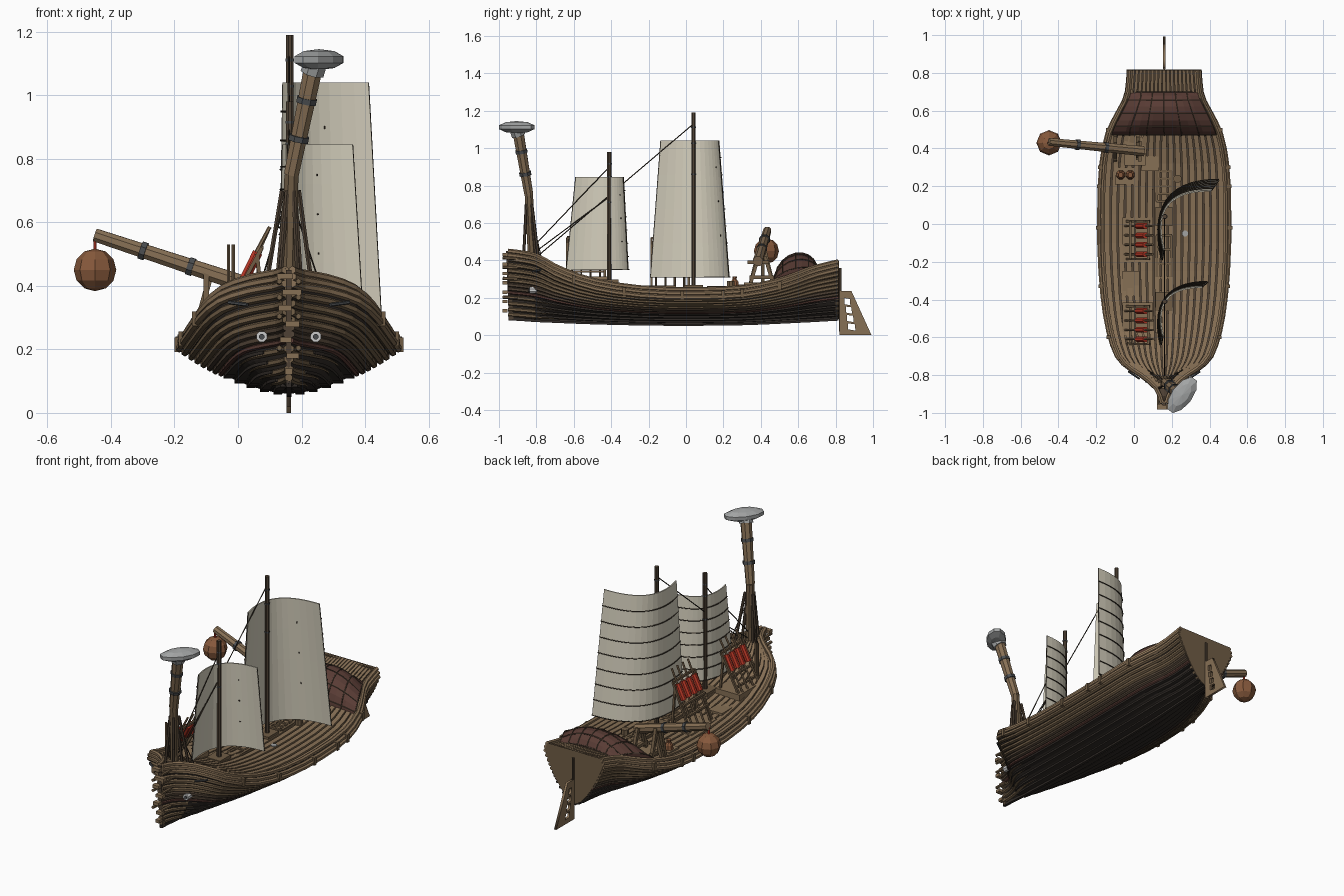
import bpy, bmesh, math
from mathutils import Vector as V

if "Cube" in bpy.data.objects:
    bpy.data.objects.remove(bpy.data.objects["Cube"])

CX = 0.16  # hull centreline
COL = {"wood": (.24, .16, .09), "mid": (.16, .108, .06), "dark": (.08, .055, .036), "pitch": (.03, .024, .02),
       "sail": (.68, .64, .52), "red": (.5, .04, .02), "grey": (.36, .37, .37), "iron": (.07, .075, .08),
       "canopy": (.10, .045, .035), "ball": (.24, .10, .045), "white": (.6, .6, .58), "line": (.04, .03, .02)}
MATS = {}
for k, c in COL.items():
    MATS[k] = bpy.data.materials.new(k)
    MATS[k].diffuse_color = (*c, 1)

def finish(bm, name, mat):
    bmesh.ops.recalc_face_normals(bm, faces=bm.faces)
    me = bpy.data.meshes.new(name)
    bm.to_mesh(me)
    bm.free()
    me.materials.append(MATS[mat])
    ob = bpy.data.objects.new(name, me)
    bpy.context.collection.objects.link(ob)
    return ob

def sweep(bm, path, rx, rz=None, n=6, scale=None):
    """Tube or bar along a path; n=4 gives a square bar."""
    rz = rz or rx
    path = [V(p) for p in path]
    rings = []
    for i, p in enumerate(path):
        t = (path[min(i + 1, len(path) - 1)] - path[max(i - 1, 0)]).normalized()
        u = V((0, 0, 1)) if abs(t.z) < .9 else V((0, 1, 0))
        s = t.cross(u).normalized()
        w = s.cross(t)
        k = (scale[i] if scale else 1) * (1.414 if n == 4 else 1)
        rings.append([bm.verts.new(p + s * math.cos(a) * rx * k + w * math.sin(a) * rz * k)
                      for a in [(j + .5) * math.tau / n for j in range(n)]])
    for a, b in zip(rings, rings[1:]):
        for j in range(n):
            bm.faces.new((a[j], a[(j + 1) % n], b[(j + 1) % n], b[j]))
    bm.faces.new(rings[0])
    bm.faces.new(rings[-1][::-1])

def bars(name, mat, paths, rx, rz=None, n=6, **kw):
    bm = bmesh.new()
    for p in paths:
        sweep(bm, p, rx, rz, n, **kw)
    return finish(bm, name, mat)

def loft(name, mat, rows, caps=False):
    bm = bmesh.new()
    g = [[bm.verts.new(p) for p in r] for r in rows]
    for a, b in zip(g, g[1:]):
        for j in range(len(a) - 1):
            bm.faces.new((a[j], a[j + 1], b[j + 1], b[j]))
    if caps:
        bm.faces.new(g[0])
        bm.faces.new(g[-1][::-1])
    return finish(bm, name, mat)

def box(name, mat, x0, x1, y0, y1, z0, z1):
    y, z = (y0 + y1) / 2, (z0 + z1) / 2
    return bars(name, mat, [[(x0, y, z), (x1, y, z)]], (y1 - y0) / 2, (z1 - z0) / 2, 4)

# hull lines: y, half width, edge height, keel height
ST = [(-.95, .012, .41, .09), (-.87, .045, .40, .085), (-.80, .13, .385, .08), (-.75, .21, .36, .078),
      (-.68, .265, .32, .075), (-.5, .315, .255, .068), (-.25, .343, .215, .062), (0, .35, .205, .06),
      (.3, .34, .215, .063), (.48, .305, .25, .07), (.6, .245, .29, .076), (.68, .205, .32, .08), (.82, .19, .355, .088)]

def lines(y):
    i = max(0, min(len(ST) - 2, sum(s[0] <= y for s in ST) - 1))
    a, b = ST[i], ST[i + 1]
    h = b[0] - a[0]
    t = (y - a[0]) / h
    out = []
    for k in (1, 2, 3):
        def slope(j):
            p, q = ST[max(j - 1, 0)], ST[min(j + 1, len(ST) - 1)]
            return (q[k] - p[k]) / (q[0] - p[0])
        out.append(a[k] * (1 + 2 * t) * (1 - t) ** 2 + b[k] * t * t * (3 - 2 * t)
                   + h * (slope(i) * t * (1 - t) ** 2 + slope(i + 1) * t * t * (t - 1)))
    return out

def skin(y, u, k=1.0):
    w, ez, zk = lines(y)
    return (CX + w * u * k, y, zk + (ez - zk) * abs(u) ** 1.7)

def deck_z(y, s=0):
    return lines(y)[1] + .026 + .016 * (1 - s * s)

YS = [-.95, -.91, -.87, -.83, -.8, -.77, -.74, -.7, -.64, -.57, -.48, -.38, -.25, -.1, .05, .2, .32, .4, .48, .54, .6, .65, .7, .76, .815]
SIDES = (-1, 1)

# hull shell with bulwark, transom, deck base
def section(y, k=.985):
    w, ez, zk = lines(y)
    top = [(CX + s * w * .93, y, ez + .045) for s in SIDES]
    return [top[0]] + [skin(y, i / 8, k) for i in range(-8, 9)] + [top[1]]
loft("hull_shell", "pitch", [section(y) for y in YS])
loft("transom", "mid", [section(.80, 1), section(.817, 1)], caps=True)
loft("deck_base", "dark", [[(CX + s * lines(y)[0] * .96, y, deck_z(y, s) - .012) for s in (-1, -.5, 0, .5, 1)] for y in YS])

# flat tarred bottom planks, red wale, side strakes and rails
bars("bottom_planks", "pitch", [[skin(y, s * u) for y in YS[4:]] for u in (.1, .22, .34, .45, .55) for s in SIDES], .014, .005, 4)
for name, mat, us, r in (("red_wale", "canopy", (.61,), .009), ("lower_strakes", "dark", (.66, .71), .0115),
                         ("upper_strakes", "mid", (.765, .82, .875, .935), .012)):
    bars(name, mat, [[skin(y, s * u) for y in YS] for u in us for s in SIDES], r)
# bow strakes stacked where the planks meet the stem
bars("bow_strakes", "mid", [[skin(y, s * u) for y in YS[:10]] for u in (.2, .33, .44, .54) for s in SIDES], .011,
     scale=[1] * 6 + [.8, .6, .4, .1])
def rail(s, k, dz):
    return [(CX + s * lines(y)[0] * k, y, lines(y)[1] + dz) for y in YS]
bars("side_rails", "wood", [rail(s, k, dz) for s in SIDES for k, dz in ((.985, -.003), (.97, .019), (.93, .04))], .0125)
bars("rail_clamps", "mid", [[(CX + s * lines(y)[0] * .972, y, lines(y)[1] + dz) for dz in (-.014, .032)]
                            for s in SIDES for y in (-.6, -.33, -.02, .2, .3, .5)], .02, .0095, 4)

# deck planks
N = 17
DY = [y for y in YS if y > -.88]
bars("deck_planks", "wood", [[(CX + s * lines(y)[0], y, deck_z(y, s)) for y in DY]
     for s in [(-1 + 2 * (i + .5) / N) * .92 for i in range(N)]], .0145, .006, 4,
     scale=[max(.2, lines(y)[0] / .35) for y in DY])

# keel, stem post and stem pegs
bars("keel", "pitch", [[(CX, y, lines(y)[2] - .002) for y in YS]], .008, .008, 4)
bars("stem_post", "dark", [[(CX, -.935, .085), (CX, -.942, .25), (CX, -.95, .45)]], .009, .012, 4)
bars("stem_pegs", "wood", [[(CX + o - h, -.968, z), (CX + o + h, -.968, z)] for z, h, o in
     ((.13, .012, 0), (.18, .02, .012), (.23, .018, -.01), (.28, .022, .012), (.33, .02, -.012), (.38, .03, .01), (.43, .025, -.012))], .014, .009, 4)
bars("stem_side_pegs", "mid", [[(CX + s * .03, -.9, z), (CX + s * .03, -.98, z + .004)] for s in SIDES for z in (.2, .3, .36, .41)], .009)

# bow eyes and anchors
for s in SIDES:
    x = CX + s * .085
    bars("bow_eye", "white", [[(x, -.80, .24), (x, -.838, .24)]], .018, n=8)
    bars("bow_eye_pupil", "iron", [[(x, -.83, .24), (x, -.843, .24)]], .009, n=8)
    bars("anchor", "iron", [[(CX + s * .13, -.82, .34), (CX + s * .19, -.78, .348)]], .006)

# rudder: slanted plate with diamond holes
cu = bpy.data.curves.new("rudder", "CURVE")
cu.dimensions, cu.fill_mode, cu.extrude = "2D", "BOTH", .007
def outline(pts):
    sp = cu.splines.new("POLY")
    sp.points.add(len(pts) - 1)
    for q, (a, b) in zip(sp.points, pts):
        q.co = (a, b, 0, 1)
    sp.use_cyclic_u = True
outline([(.822, 0), (.992, 0), (.885, .235), (.822, .235)])
for z in (.045, .09, .135, .18):
    c, h = .894 - z * .17, .017 * (1.25 - z * 2)
    outline([(c - h, z - .014), (c + h, z - .02), (c + h * .8, z + .014), (c - h, z + .018)])
rud = bpy.data.objects.new("rudder", cu)
cu.materials.append(MATS["wood"])
rud.rotation_euler = (math.pi / 2, 0, math.pi / 2)
rud.location = (CX, 0, 0)
bpy.context.collection.objects.link(rud)
bars("rudder_stock", "dark", [[(CX, .824, .02), (CX, .824, .36)]], .007)

# masts and mast collars
for y, top in ((.04, 1.19), (-.41, .98)):
    z = deck_z(y)
    bars("mast", "dark", [[(CX + .003, y, z - .02), (CX + .003, y, top)]], .0125, n=8)
    bars("mast_collar", "mid", [[(CX, y - .05, z + .01), (CX, y + .05, z + .01)]], .045, .01, 4)
    bars("mast_bands", "iron", [[(CX + .003, y, top * f), (CX + .003, y, top * f + .008)] for f in (.72, .86, .93)], .0145, n=8)

# battened sails, bowed in plan behind the masts
def sail(name, bot, top, z0, z1, n):
    def pt(t, f, off=0):
        a, m, b = [V(p).lerp(V(q), f) for p, q in zip(bot, top)]
        p = a * (1 - t) ** 2 + m * 2 * t * (1 - t) + b * t * t
        d = ((m - a) * (1 - t) + (b - m) * t).normalized()
        p = p + V((-d.y, d.x)) * off
        return (p.x, p.y, z0 + (z1 - z0) * f)
    T = [i / 14 for i in range(15)]
    ob = loft(name, "sail", [[pt(t, f) for t in T] for f in (0, .25, .5, .75, 1)])
    md = ob.modifiers.new("thickness", "SOLIDIFY")
    md.thickness, md.offset = .007, 0
    bars(name + "_battens", "line", [[pt(t, i / n, .006) for t in T] for i in range(n)], .0028, n=5)
    bars(name + "_edges", "line", [[pt(t, 0), pt(t, 1)] for t in (0, 1)], .0025, n=5)
    bars(name + "_ties", "line", [[pt(t, f, -.006), pt(t, f + .012, -.006)] for t in (.75,) for f in (.3, .55, .8)], .003)
sail("main_sail", ((.15, -.19), (.055, .235), (.45, .23)), ((.16, -.135), (.075, .18), (.41, .175)), .31, 1.04, 8)
sail("fore_sail", ((.145, -.64), (.07, -.31), (.39, -.31)), ((.155, -.59), (.09, -.335), (.36, -.335)), .35, .845, 7)

# rigging
bars("rigging", "line", [[(CX, .04, 1.13), (CX, -.82, .4)], [(CX, -.41, .9), (CX, -.82, .47)], [(CX, -.41, .74), (CX, -.84, .42)]]
     + [[(CX, -.84, .7), (CX + dx, dy, .40)] for dx, dy in ((-.09, -.77), (.1, -.77))], .003, n=5)

# bow striking beam with stone head
beam = [V((CX, -.82, .36)), V((.168, -.84, .75)), V((.24, -.90, 1.10))]
bars("strike_beam", "mid", [beam[:2]], .024, n=8)
bars("strike_beam_head", "wood", [beam[1:]], .028, n=8, scale=[.9, 1.15])
bars("beam_props", "dark", [[(CX + a, -.83 + b, .38), (.165 + a * .35, -.84 + b * .35, .70)]
                            for a, b in ((-.04, .03), (.04, .03), (-.03, -.04), (.03, -.04), (-.075, .045), (.075, .045))], .008)
def bands(name, a, b, fr, r):
    bars(name, "iron", [[a.lerp(b, f), a.lerp(b, f + .018 / (b - a).length)] for f in fr], r, n=8)
bands("beam_bands", beam[1], beam[2], (.3, .64), .034)
bars("stone_socket", "grey", [[(.234, -.895, 1.07), (.243, -.905, 1.10)]], .04, n=8)
c, d = V((.255, -.905, 1.112)), V((.6, .8, 0))
bm = bmesh.new()
bmesh.ops.create_uvsphere(bm, u_segments=10, v_segments=5, radius=1)
for v in bm.verts:
    x, y, z = v.co
    v.co = c + d * x * .118 + V((-.8, .6, 0)) * y * .058 + V((0, 0, z * .033))
finish(bm, "stone_head", "grey")

# side boom with hanging ball
a, b = V((.05, .385, .395)), V((-.45, .435, .56))
bars("boom", "wood", [[a, b]], .026, n=8, scale=[1.1, .85])
bands("boom_bands", a, b, (.38, .68), .03)
bars("boom_frame", "mid", [[(x, .405 + e, .24), (x, .405 + e * .25, z)] for x, z in ((-.1, .45), (.02, .42)) for e in (-.07, .07)]
     + [[(x, .34, .31), (x, .47, .31)] for x in (-.1, .02)] + [[(-.14, .41, .24), (-.09, .41, .42)], [(.03, .33, .39), (.03, .44, .39)]], .009, n=4)
bars("ball_rope", "red", [[(-.45, .43, .55), (-.45, .43, .49)]], .006)
bm = bmesh.new()
bmesh.ops.create_uvsphere(bm, u_segments=8, v_segments=6, radius=.067)
bmesh.ops.translate(bm, verts=bm.verts, vec=(-.45, .43, .45))
finish(bm, "hanging_ball", "ball")

# rocket racks
for y0 in (-.085, -.535):
    z = deck_z(y0)
    box("rack_platform", "wood", -.06, .10, y0 - .12, y0 + .12, z - .04, z + .008)
    ys = [y0 + .05 * (i - 1.5) for i in range(4)]
    bars("rocket_sticks", "wood", [[(-.05, y, z), (.10, y, .585)] for y in ys], .006)
    bars("rockets", "red", [[(.02, y, .42), (.062, y, .505)] for y in ys], .017, n=8)
    bars("rack_frame", "mid", [[(x, y0 - .1, h), (x, y0 + .1, h)] for x, h in ((.005, .40), (.075, .52), (-.02, .34))]
         + [[(.08, y0 + e, z), (.06, y0 + e, .5)] for e in (-.1, .1)] + [[(-.04, y0 + e, z), (.075, y0 + e, .52)] for e in (-.1, .1)], .006, n=4)
bars("deck_posts", "mid", [[(x, -.63, .28), (x, -.63, .53)] for x in (-.03, -.015)], .006)

# deck boxes, hatches, jars, drum
for x0, x1, y0, y1, h in ((-.06, .03, -.38, -.25, .005), (-.05, .06, .31, .47, .01), (-.1, 0, .21, .30, .006), (.04, .13, .28, .36, .012)):
    box("deck_box", "wood", x0, x1, y0, y1, .22, deck_z((y0 + y1) / 2) + h)
for y0, y1 in ((-.36, -.06), (.12, .28)):
    z = deck_z((y0 + y1) / 2) + .006
    bars("hatch_frame", "mid", [[(x, y0, z), (x, y1, z)] for x in (.12, .20)]
         + [[(.12, y0 + (y1 - y0) * i / 4, z), (.20, y0 + (y1 - y0) * i / 4, z)] for i in range(5)], .007, n=4)
for x in (-.07, -.02):
    bars("jar", "ball", [[(x, .26, .24 + h) for h in (0, .02, .045, .06, .075)]], .025, n=8, scale=[.6, 1, .9, .45, .55])
bars("drum", "mid", [[(.23, .24, .25), (.23, .24, .29)]], .022, n=8)
bars("deck_disc", "grey", [[(.27, -.05, .24), (.27, -.05, .256)]], .018, n=8)

# stern canopy, arched both ways, with ribs and battens
def dome(s, i, k=1):
    t = math.pi * i / 10
    y = .585 - math.cos(t) * .118 * k
    w = lines(y)[0] * .9
    return (CX + s * w, y, .27 + .075 * i / 10 + math.sin(t) * .13 * k * (1 - .62 * s * s))
loft("stern_canopy", "canopy", [[dome(s / 4, i) for i in range(11)] for s in range(-4, 5)], caps=True)
bars("canopy_ribs", "dark", [[dome(s / 3, i, 1.01) for i in range(11)] for s in range(-3, 4)], .003, n=5)
bars("canopy_battens", "dark", [[dome(s / 4, i, 1.01) for s in range(-4, 5)] for i in (1, 3, 5, 7, 9)], .003, n=5)

for m in bpy.data.materials:
    if m.users and not m.is_grease_pencil:
        m.use_nodes = True
        m.node_tree.nodes["Principled BSDF"].inputs["Base Color"].default_value = m.diffuse_color
